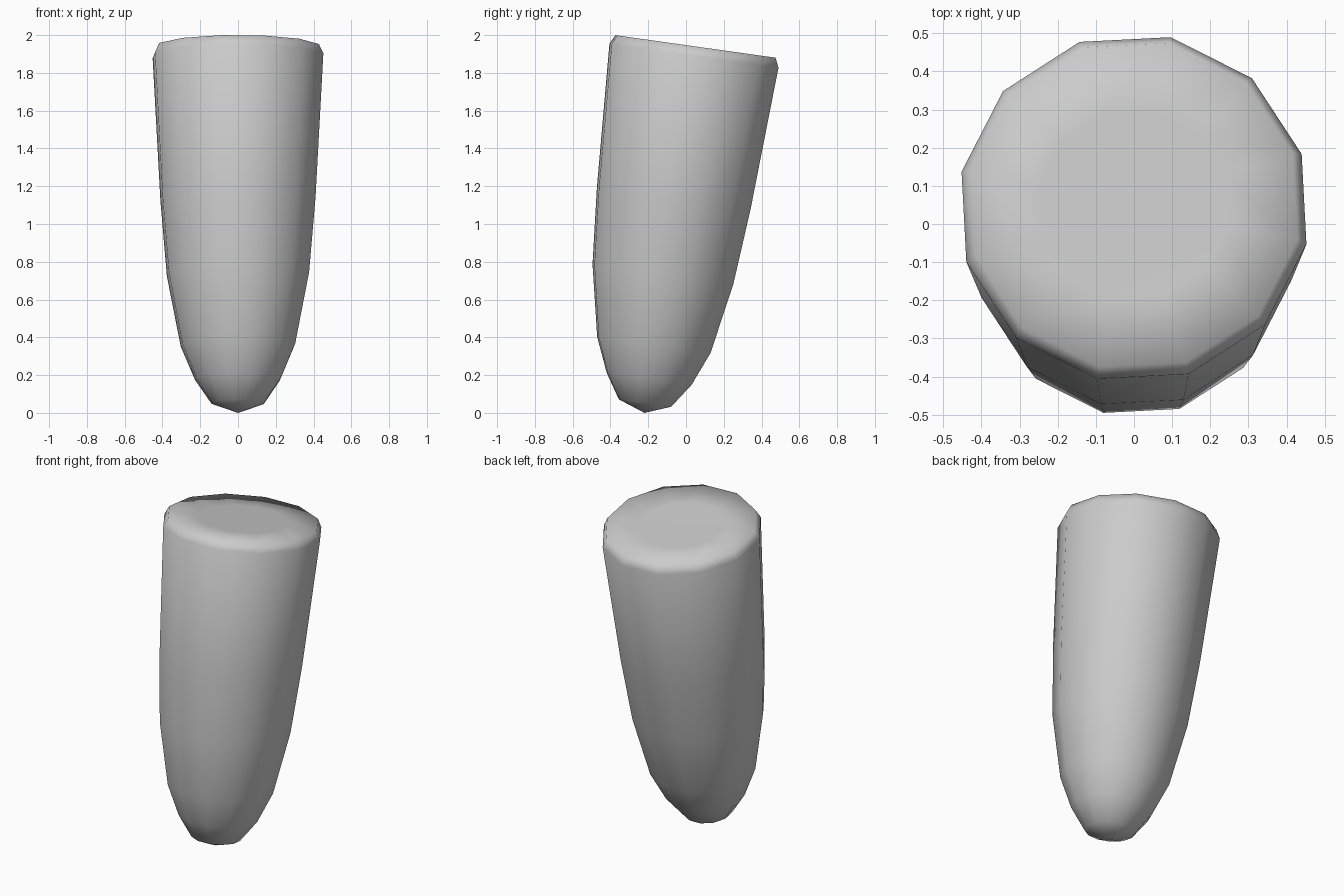
import bpy, bmesh, math
from mathutils import Matrix, Vector

if "Cube" in bpy.data.objects:
    bpy.data.objects.remove(bpy.data.objects["Cube"])

SIDES = 12
PHASE = math.radians(18)
TILT = Matrix.Rotation(math.radians(-8), 3, 'X')

# Cross-sections from bottom to top: (centre y, centre z, radius)
RINGS = [
    (-0.217, 0.052, 0.143),
    (-0.195, 0.180, 0.232),
    (-0.170, 0.360, 0.310),
    (-0.122, 0.735, 0.385),
    (-0.065, 1.135, 0.420),
    (0.042, 1.890, 0.462),
    (0.050, 1.940, 0.438),
    (0.050, 1.938, 0.250),
]


def add_ring(bm, y, z, r):
    angles = [PHASE + math.tau * i / SIDES for i in range(SIDES)]
    return [bm.verts.new(Vector((0, y, z)) + TILT @ Vector((r * math.cos(a), r * math.sin(a), 0)))
            for a in angles]


# Tapered, leaning peg with bevelled top rim
bm = bmesh.new()
loops = [add_ring(bm, *ring) for ring in RINGS]
for low, high in zip(loops, loops[1:]):
    for i in range(SIDES):
        j = (i + 1) % SIDES
        bm.faces.new((low[i], low[j], high[j], high[i]))
bm.faces.new(loops[-1])

# Pointed bottom tip
tip = bm.verts.new((0, -0.22, 0))
for i in range(SIDES):
    bm.faces.new((tip, loops[0][(i + 1) % SIDES], loops[0][i]))

bmesh.ops.recalc_face_normals(bm, faces=bm.faces)
for f in bm.faces:
    f.smooth = True
mesh = bpy.data.meshes.new("tapered_peg")
bm.to_mesh(mesh)
bm.free()
bpy.context.collection.objects.link(bpy.data.objects.new("tapered_peg", mesh))
